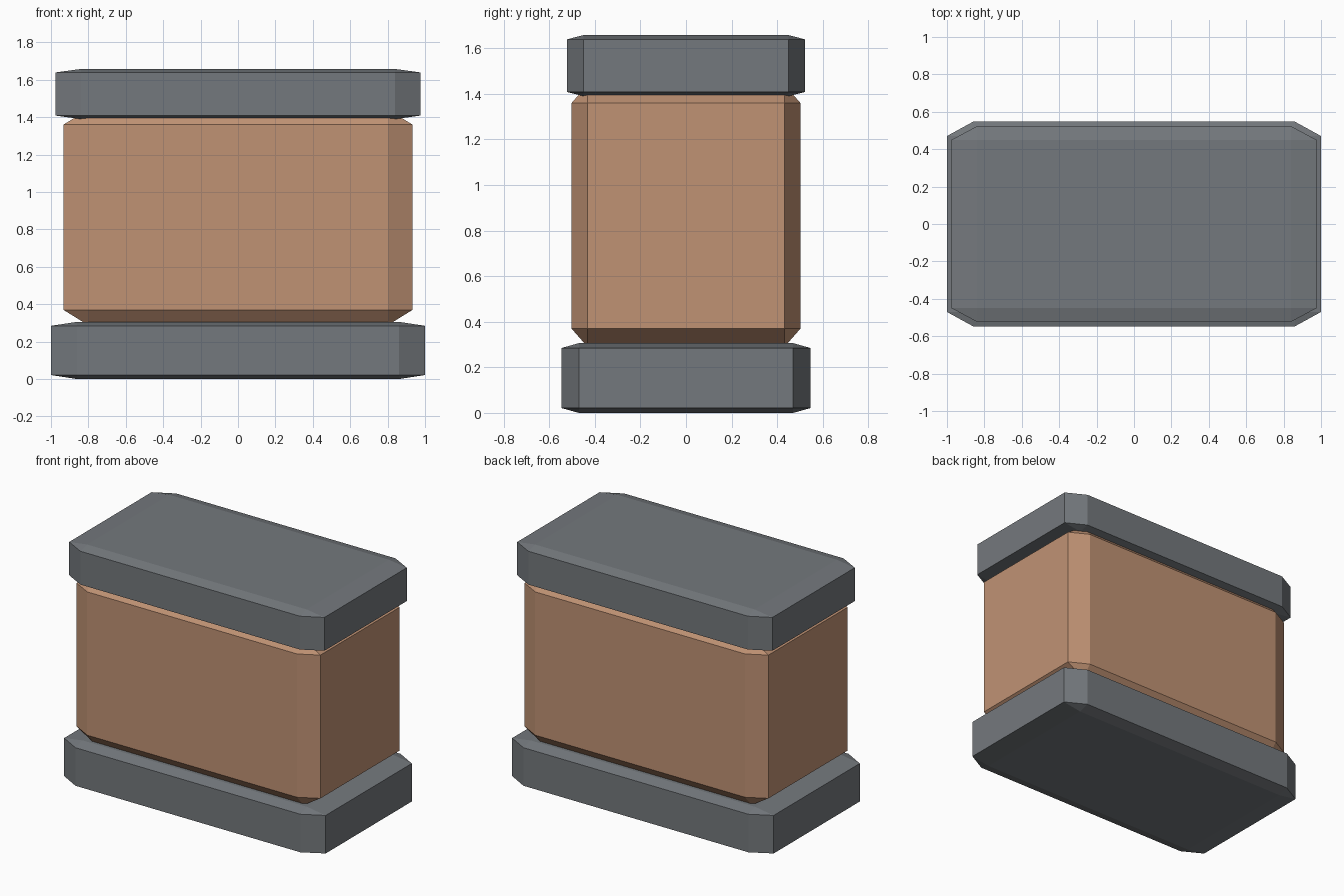
import bpy
import bmesh

default = bpy.data.objects.get("Cube")
if default:
    bpy.data.objects.remove(default, do_unlink=True)


def make_material(name, rgb):
    mat = bpy.data.materials.new(name)
    mat.use_nodes = True
    mat.diffuse_color = (*rgb, 1)
    mat.node_tree.nodes["Principled BSDF"].inputs["Base Color"].default_value = (*rgb, 1)
    return mat


def chamfered_block(name, half_x, half_y, z_low, z_high, mat):
    """Chamfer a unit block, then stretch it so the chamfers stretch too."""
    bm = bmesh.new()
    bmesh.ops.create_cube(bm, size=2)
    bmesh.ops.bevel(bm, geom=bm.edges[:], offset=0.14, offset_type='OFFSET',
                    segments=1, affect='EDGES')
    half_z = (z_high - z_low) / 2
    bmesh.ops.scale(bm, vec=(half_x, half_y, half_z), verts=bm.verts)
    bmesh.ops.translate(bm, vec=(0, 0, z_low + half_z), verts=bm.verts)
    bmesh.ops.recalc_face_normals(bm, faces=bm.faces)
    mesh = bpy.data.meshes.new(name)
    bm.to_mesh(mesh)
    bm.free()
    mesh.materials.append(mat)
    obj = bpy.data.objects.new(name, mesh)
    bpy.context.scene.collection.objects.link(obj)
    return obj


stone = make_material("grey stone", (0.175, 0.19, 0.205))
clay = make_material("tan clay", (0.53, 0.29, 0.175))

# Base slab, body sunk slightly into both slabs, and cap slab
chamfered_block("base_slab", 1.0, 0.547, 0.0, 0.306, stone)
chamfered_block("body", 0.933, 0.502, 0.289, 1.441, clay)
chamfered_block("cap_slab", 0.976, 0.523, 1.39, 1.658, stone)
